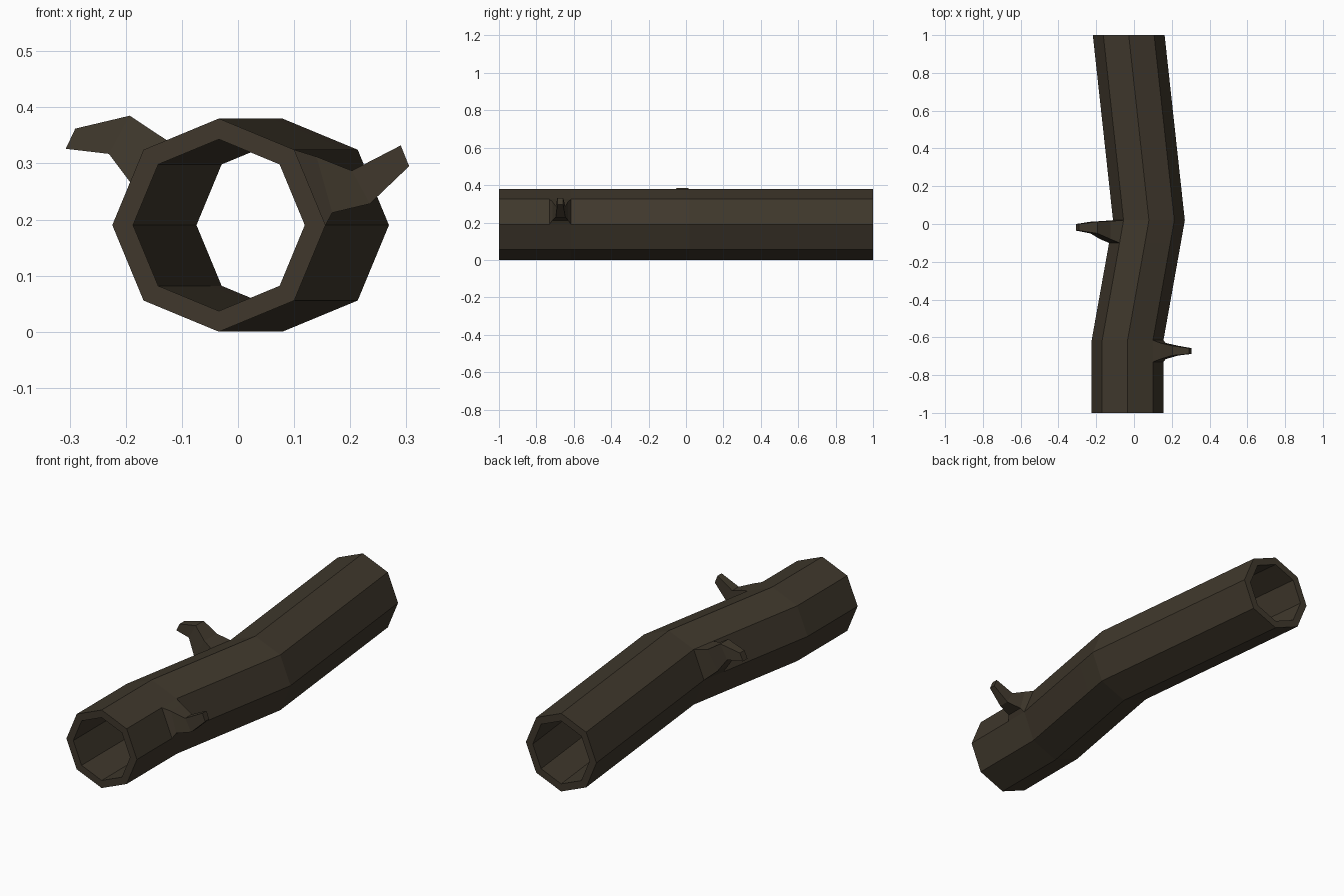
import bpy, bmesh
from math import cos, sin, pi

if "Cube" in bpy.data.objects:
    bpy.data.objects.remove(bpy.data.objects["Cube"])

N, R_OUT, R_IN, CZ = 8, 0.19, 0.153, 0.19
# centre line of the log as (y, x)
PATH = [(-1, -0.034), (-0.73, -0.034), (-0.615, -0.034), (-0.1, 0.058), (0.02, 0.079), (1, -0.028)]

bm = bmesh.new()


def ring(y, x, r):
    return [bm.verts.new((x + r * cos(2 * pi * k / N), y, CZ + r * sin(2 * pi * k / N))) for k in range(N)]


def bridge(a, b, skip=()):
    n = len(a)
    for k in range(n):
        if k not in skip:
            bm.faces.new((a[k], a[(k + 1) % n], b[(k + 1) % n], b[k]))


def twig(seg, k, sections):
    """Grow a branch stub out of one missing wall panel."""
    a, b = outer[seg], outer[seg + 1]
    prev = [a[k], a[k + 1], b[k + 1], b[k]]
    for (x0, z0), (x1, z1), y0, y1 in sections:
        cur = [bm.verts.new(c) for c in ((x0, y0, z0), (x1, y0, z1), (x1, y1, z1), (x0, y1, z0))]
        bridge(prev, cur)
        prev = cur
    bm.faces.new(prev)


# hollow log walls, leaving a panel open for each twig
outer = [ring(y, x, R_OUT) for y, x in PATH]
inner = [ring(y, x, R_IN) for y, x in PATH]
openings = {1: (0,), 3: (3,)}
for i in range(len(PATH) - 1):
    bridge(outer[i], outer[i + 1], openings.get(i, ()))
    bridge(inner[i], inner[i + 1])

# end rims
bridge(outer[0], inner[0])
bridge(outer[-1], inner[-1])

# right and left twigs
twig(1, 0, [((0.168, 0.212), (0.14, 0.312), -0.715, -0.63),
            ((0.235, 0.228), (0.203, 0.287), -0.696, -0.645),
            ((0.305, 0.295), (0.29, 0.332), -0.688, -0.657)])
twig(3, 3, [((-0.125, 0.34), (-0.18, 0.25), -0.08, 0.015),
            ((-0.193, 0.385), (-0.23, 0.317), -0.05, 0.012),
            ((-0.29, 0.362), (-0.307, 0.326), -0.035, 0.0)])

bmesh.ops.recalc_face_normals(bm, faces=bm.faces)
mesh = bpy.data.meshes.new("hollow_log")
bm.to_mesh(mesh)
bm.free()
log = bpy.data.objects.new("hollow_log", mesh)
bpy.context.collection.objects.link(log)

# dark bark
bark = bpy.data.materials.new("bark")
bark.diffuse_color = (0.05, 0.039, 0.025, 1)
bark.use_nodes = True
bark.node_tree.nodes["Principled BSDF"].inputs["Base Color"].default_value = bark.diffuse_color
mesh.materials.append(bark)
